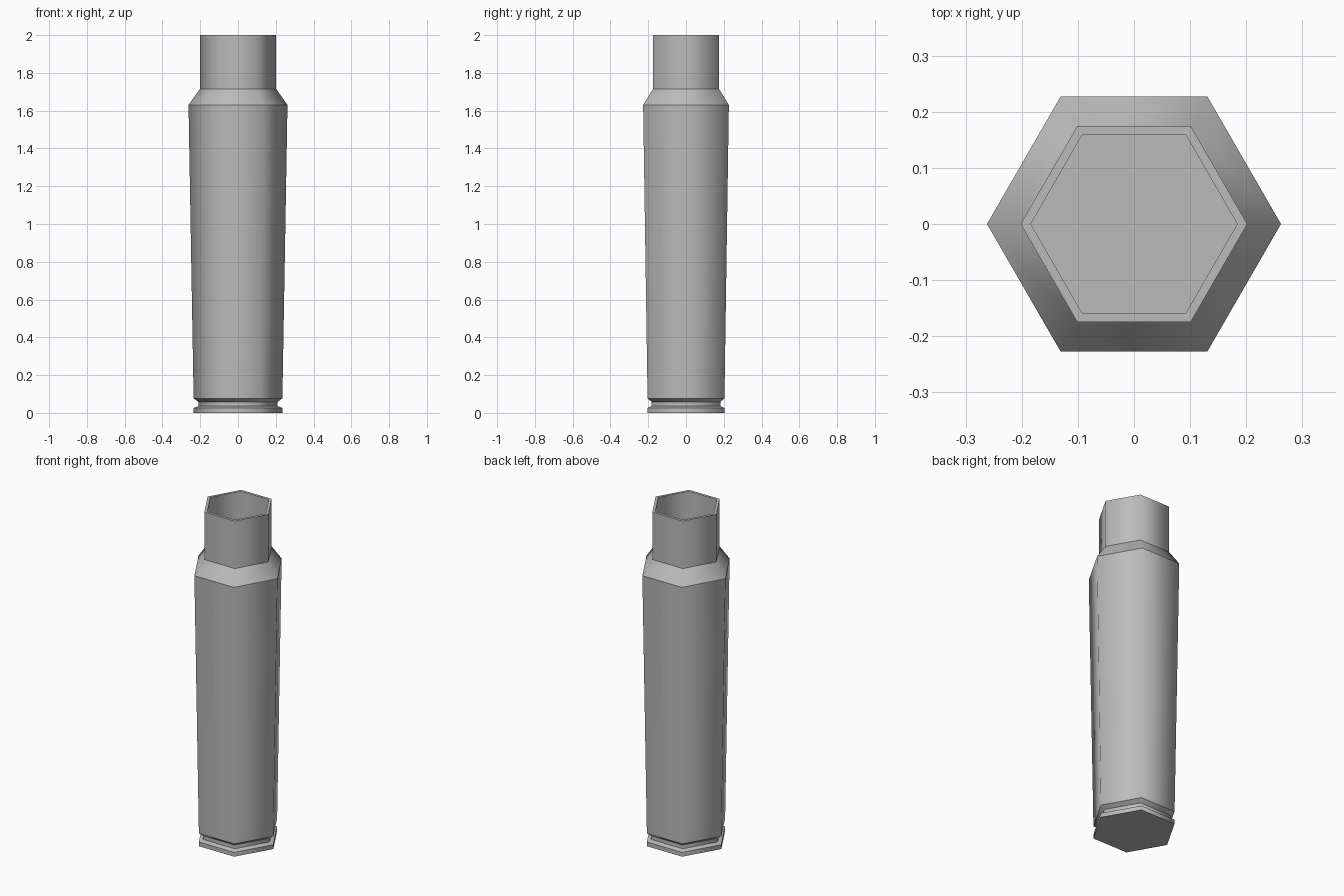
import bpy
import bmesh
from math import cos, sin, pi

cube = bpy.data.objects.get("Cube")
if cube:
    bpy.data.objects.remove(cube)

SIDES = 6

metal = bpy.data.materials.new("grey_metal")
metal.use_nodes = True
colour = (0.5, 0.5, 0.5, 1)
metal.diffuse_color = colour
metal.node_tree.nodes["Principled BSDF"].inputs["Base Color"].default_value = colour


def lathe(name, profile):
    """Six-sided turned solid: smooth around the axis, creased at each ring."""
    bm = bmesh.new()
    rings = [[bm.verts.new((r * cos(2 * pi * i / SIDES), r * sin(2 * pi * i / SIDES), z))
              for i in range(SIDES)] for r, z in profile]
    for low, high in zip(rings, rings[1:]):
        for i in range(SIDES):
            j = (i + 1) % SIDES
            bm.faces.new((low[i], low[j], high[j], high[i])).smooth = True
    bm.faces.new(rings[0][::-1])
    bm.faces.new(rings[-1])
    for ring in rings:
        for i in range(SIDES):
            bm.edges.get((ring[i], ring[(i + 1) % SIDES])).smooth = False
    mesh = bpy.data.meshes.new(name)
    bm.to_mesh(mesh)
    bm.free()
    mesh.materials.append(metal)
    obj = bpy.data.objects.new(name, mesh)
    bpy.context.collection.objects.link(obj)
    return obj


lathe("casing", [
    (0.235, 0), (0.235, 0.026),         # base rim
    (0.21, 0.036), (0.21, 0.058),       # extraction groove
    (0.235, 0.077), (0.262, 1.63),      # tapered body
    (0.202, 1.715), (0.202, 2),         # shoulder and neck
    (0.184, 2), (0.184, 1.7),           # open mouth and its floor
])
